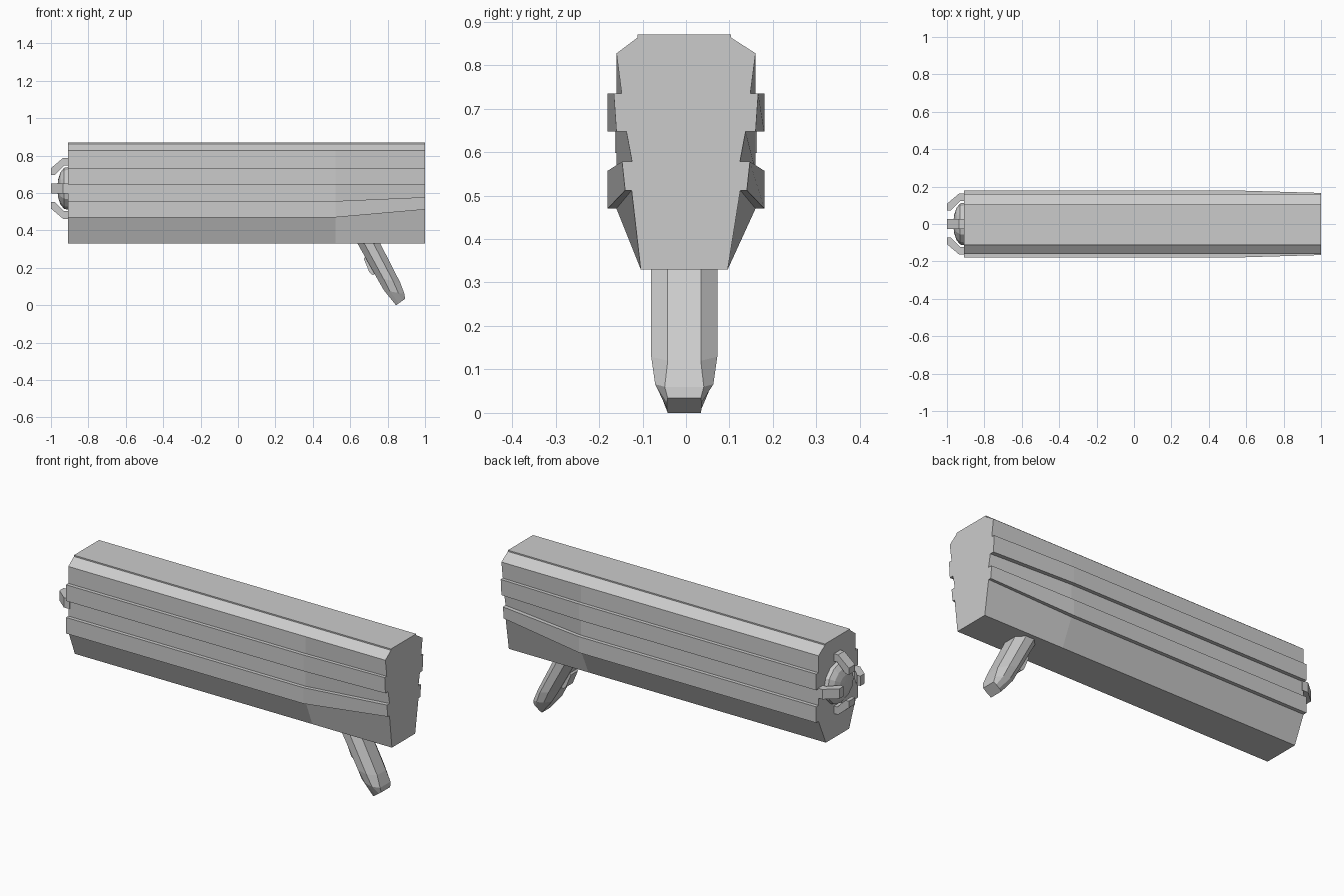
import bpy, bmesh, math
from mathutils import Vector, Matrix

cube = bpy.data.objects.get("Cube")
if cube:
    bpy.data.objects.remove(cube, do_unlink=True)

grey = bpy.data.materials.new("light grey")
grey.use_nodes = True
colour = (0.6, 0.6, 0.6, 1)
grey.diffuse_color = colour
grey.node_tree.nodes["Principled BSDF"].inputs["Base Color"].default_value = colour


def loft(name, rings, matrix=None):
    """Skin a closed solid through rings of equal point count."""
    bm = bmesh.new()
    loops = [[bm.verts.new(p) for p in ring] for ring in rings]
    count = len(loops[0])
    for a, b in zip(loops, loops[1:]):
        for i in range(count):
            j = (i + 1) % count
            bm.faces.new((a[i], a[j], b[j], b[i]))
    bm.faces.new(loops[0][::-1])
    bm.faces.new(loops[-1])
    if matrix:
        bm.transform(matrix)
    bmesh.ops.recalc_face_normals(bm, faces=bm.faces)
    mesh = bpy.data.meshes.new(name)
    bm.to_mesh(mesh)
    bm.free()
    mesh.materials.append(grey)
    obj = bpy.data.objects.new(name, mesh)
    bpy.context.collection.objects.link(obj)
    return obj


def slab(name, outline, half, matrix=None):
    """Extrude an x-z outline sideways."""
    return loft(name, [[(x, y, z) for x, z in outline] for y in (-half, half)], matrix)


# Ribbed housing: half profiles as (half width, height), before and after the taper
wide = [(.10, .33), (.16, .47), (.18, .47), (.18, .557), (.16, .557), (.16, .647),
        (.18, .647), (.18, .735), (.16, .735), (.16, .827), (.108, .863), (.108, .87)]
narrow = [(.10, .33), (.125, .512), (.14, .512), (.147, .578), (.124, .578), (.137, .647),
          (.16, .647), (.166, .735), (.148, .735), (.16, .827), (.108, .863), (.108, .87)]


def housing_ring(x, half):
    def shift(y):
        return -.004 if abs(y) < .11 else 0
    full = half + [(-y, z) for y, z in reversed(half)]
    return [(x, y + shift(y), z) for y, z in full]


loft("housing", [housing_ring(-.91, wide), housing_ring(.52, wide), housing_ring(1, narrow)])

# Grip: octagonal sections given by front point, rear point, half width, half flat
sections = [((.60, .40), (.725, .40), .076, .038),
            ((.74, .15), (.868, .12), .076, .038),
            ((.78, .08), (.89, .06), .067, .045),
            ((.845, .0), (.893, .034), .04, .038)]


def grip_ring(front, rear, width, flat):
    f, r = Vector(front), Vector(rear)
    sides = [(0, flat), (.3, width), (.7, width), (1, flat)]
    sides += [(t, -w) for t, w in reversed(sides)]
    points = []
    for t, y in sides:
        p = f.lerp(r, t)
        points.append((p.x, y - .004, p.y))
    return points


loft("grip", [grip_ring(*s) for s in sections])
slab("trigger", [(.69, .27), (.672, .25), (.703, .175), (.722, .16), (.76, .2)], .03)

# Lens dome on the muzzle end
axis = .625
dome_profile = [(-.90, .115), (-.93, .11), (-.95, .085), (-.961, .05), (-.965, .02)]
angles = [math.tau * i / 12 for i in range(12)]
loft("lens_dome", [[(x, r * math.cos(a), axis + r * math.sin(a)) for a in angles]
                   for x, r in dome_profile])

# Four bent claws around the dome
claw = [(-.90, .163), (-.935, .163), (-1, .108), (-1, .072), (-.98, .072),
        (-.93, .122), (-.90, .122)]
for i, side in enumerate(("top", "right", "bottom", "left")):
    turn = Matrix.Translation((0, 0, axis)) @ Matrix.Rotation(i * math.pi / 2, 4, "X")
    slab("claw_" + side, claw, .027, turn)
